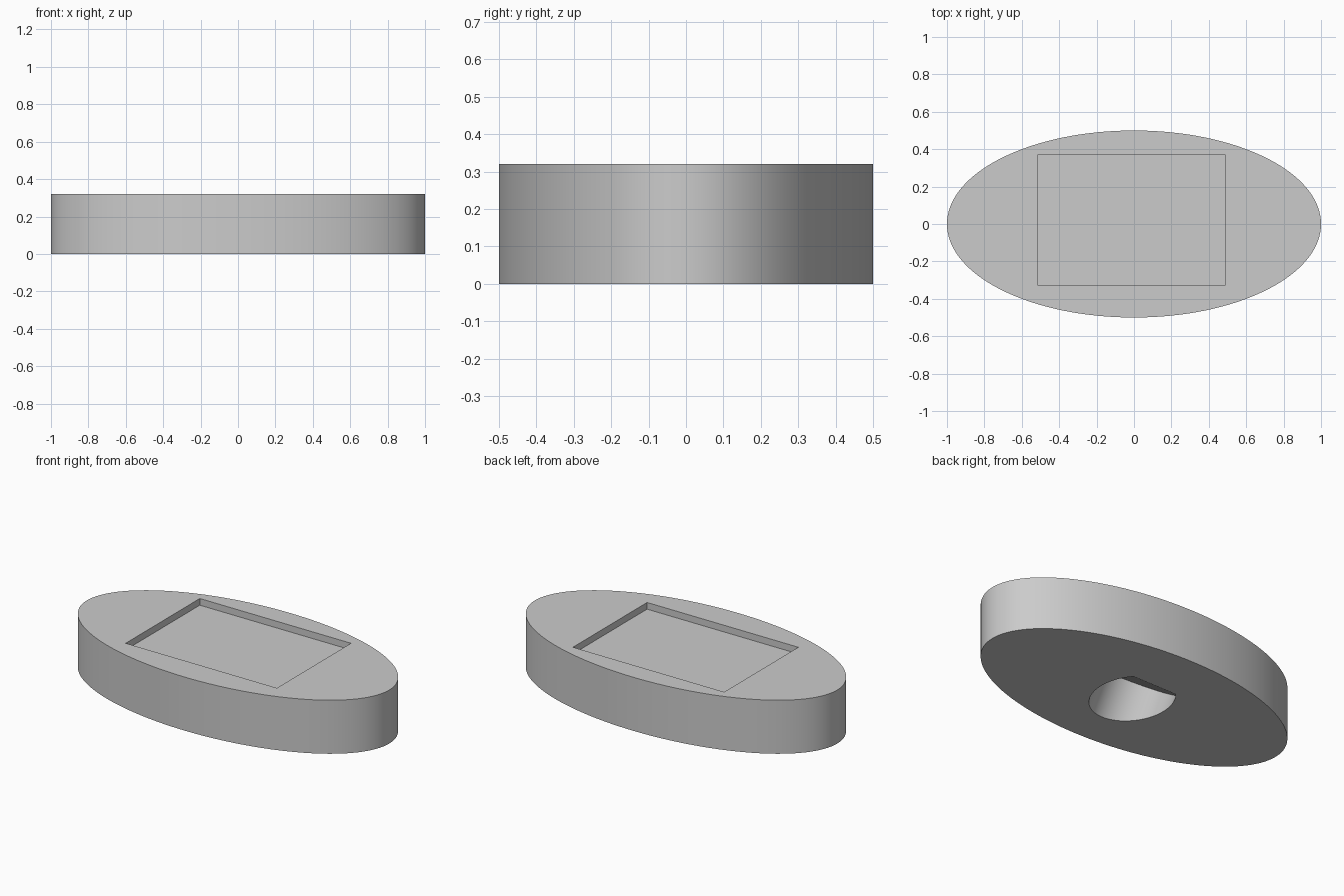
import bpy
import math
from mathutils import Matrix, Vector

if "Cube" in bpy.data.objects:
    bpy.data.objects.remove(bpy.data.objects["Cube"])

grey = bpy.data.materials.new("plain_grey")
grey.diffuse_color = (0.6, 0.6, 0.6, 1.0)
grey.use_nodes = True
grey.node_tree.nodes["Principled BSDF"].inputs["Base Color"].default_value = grey.diffuse_color


def activate(obj):
    bpy.ops.object.select_all(action='DESELECT')
    obj.select_set(True)
    bpy.context.view_layer.objects.active = obj


def cut(target, cutter):
    mod = target.modifiers.new("cut", 'BOOLEAN')
    mod.operation = 'DIFFERENCE'
    mod.solver = 'EXACT'
    mod.object = cutter
    activate(target)
    bpy.ops.object.modifier_apply(modifier=mod.name)
    bpy.data.objects.remove(cutter, do_unlink=True)


# Oval base block
HEIGHT = 0.32
bpy.ops.mesh.primitive_cylinder_add(vertices=128, radius=1, depth=HEIGHT,
                                    location=(0, 0, HEIGHT / 2))
base = bpy.context.object
base.name = "oval_base"
base.scale = (1, 0.5, 1)
bpy.ops.object.transform_apply(location=True, rotation=True, scale=True)
base.data.materials.append(grey)

# Shallow rectangular pocket in the top
POCKET_DEPTH = 0.04
bpy.ops.mesh.primitive_cube_add(size=1, location=(-0.013, 0.022, HEIGHT))
pocket = bpy.context.object
pocket.name = "pocket_cutter"
pocket.scale = (1.0, 0.70, 2 * POCKET_DEPTH)
pocket.hide_render = True
bpy.ops.object.transform_apply(location=True, rotation=True, scale=True)
pocket.data.materials.append(grey)
cut(base, pocket)

# Slanted round hole with a flat end, sunk into the underside
TILT = math.radians(32)
LENGTH = 1.0
axis = Vector((0, math.sin(TILT), math.cos(TILT)))
end = Vector((0, -0.015, 0)) + axis * 0.10
bpy.ops.mesh.primitive_cylinder_add(vertices=64, radius=0.218, depth=LENGTH)
hole = bpy.context.object
hole.name = "hole_cutter"
hole.hide_render = True
hole.data.transform(Matrix.Translation(end - axis * LENGTH / 2)
                    @ Matrix.Rotation(-TILT, 4, 'X'))
hole.data.materials.append(grey)
cut(base, hole)

# Smooth curved walls, crisp rims
activate(base)
bpy.ops.object.shade_smooth_by_angle(angle=math.radians(30))
